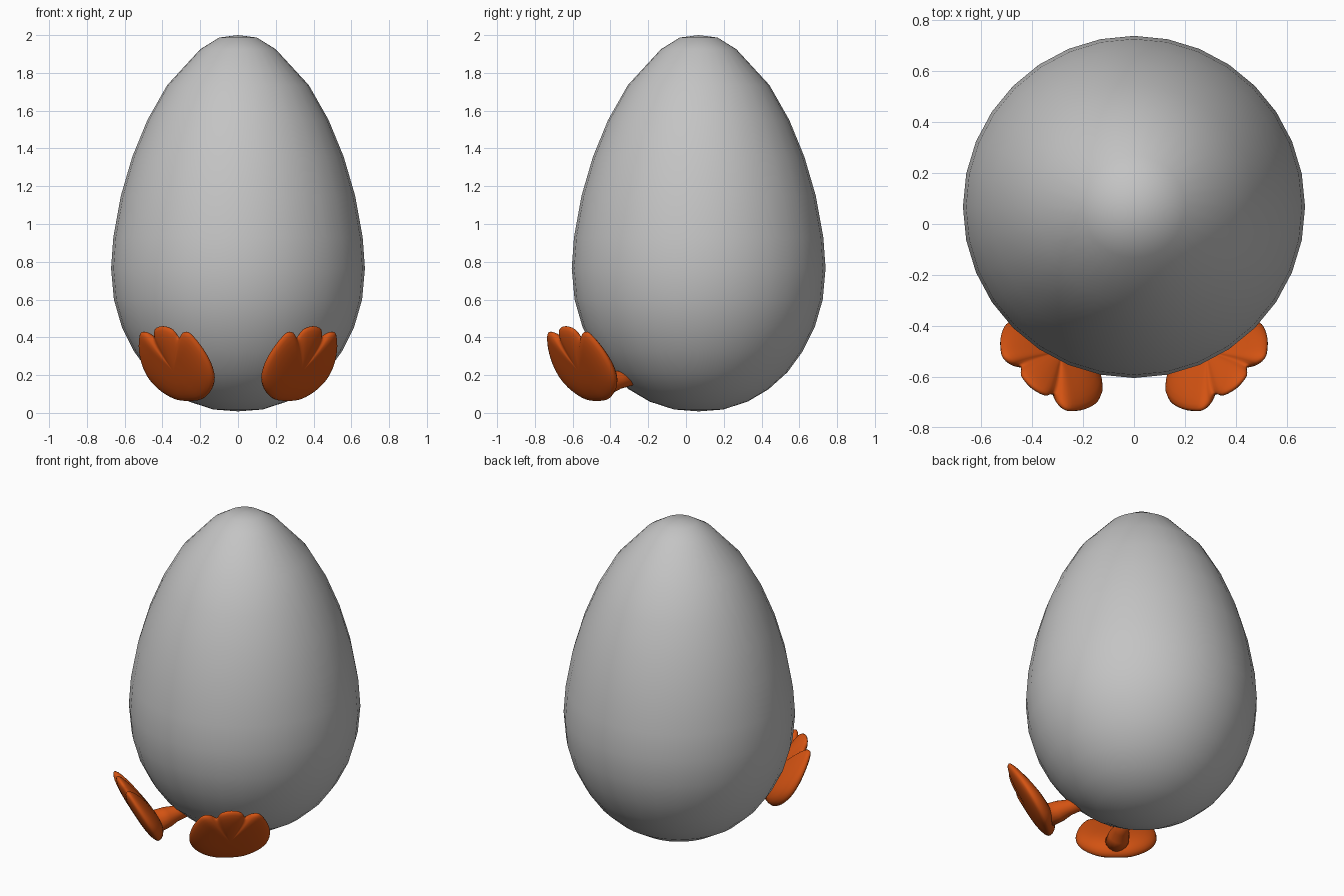
import bpy, bmesh, math
from mathutils import Vector

if "Cube" in bpy.data.objects:
    bpy.data.objects.remove(bpy.data.objects["Cube"])


def material(name, rgb):
    m = bpy.data.materials.new(name)
    m.diffuse_color = (*rgb, 1)
    m.use_nodes = True
    m.node_tree.nodes["Principled BSDF"].inputs["Base Color"].default_value = m.diffuse_color
    return m


GREY = material("shell grey", (0.55, 0.55, 0.55))
ORANGE = material("foot orange", (0.65, 0.085, 0.006))


def finish(bm, name, mat):
    bmesh.ops.recalc_face_normals(bm, faces=bm.faces)
    for f in bm.faces:
        f.smooth = True
    me = bpy.data.meshes.new(name)
    bm.to_mesh(me)
    bm.free()
    me.materials.append(mat)
    ob = bpy.data.objects.new(name, me)
    bpy.context.collection.objects.link(ob)
    return ob


def skin(bm, rings, bottom, top):
    """Bridge closed vertex rings and cap both ends with a pole."""
    rings = [[bm.verts.new(p) for p in r] for r in rings]
    n = len(rings[0])
    for a, b in zip(rings, rings[1:]):
        for i in range(n):
            j = (i + 1) % n
            bm.faces.new((a[i], a[j], b[j], b[i]))
    for ring, pole in ((rings[0], bottom), (rings[-1], top)):
        p = bm.verts.new(pole)
        for i in range(n):
            bm.faces.new((ring[i], ring[(i + 1) % n], p))


# Egg body: lathe of (radius, height)
CY = 0.067
PROFILE = [(0.13, 0.018), (0.26, 0.06), (0.37, 0.125), (0.47, 0.215), (0.55, 0.325),
           (0.615, 0.455), (0.657, 0.60), (0.672, 0.765), (0.66, 0.93), (0.62, 1.15),
           (0.56, 1.355), (0.48, 1.55), (0.375, 1.735), (0.20, 1.925), (0.10, 1.987)]
bm = bmesh.new()
turn = [math.tau * i / 32 for i in range(32)]
skin(bm, [[(r * math.cos(a), CY + r * math.sin(a), z) for a in turn] for r, z in PROFILE],
     (0, CY, 0.008), (0, CY, 2.0))
finish(bm, "egg_body", GREY)

# Foot outline in its own plane: half of (side, length), heel to middle toe
HALF = [(0, 0), (0.09, 0.01), (0.17, 0.06), (0.22, 0.13), (0.235, 0.21), (0.225, 0.29),
        (0.20, 0.36), (0.165, 0.415), (0.125, 0.415), (0.085, 0.385), (0.06, 0.435), (0, 0.455)]
OUTLINE = HALF + [(-u, v) for u, v in HALF[-2:0:-1]]
GROOVE = {8: 0.9, 9: 0.72, 10: 0.9, 12: 0.9, 13: 0.72, 14: 0.9}


def smooth_loop(pts, steps=3):
    """Catmull-Rom through a closed loop."""
    out, n = [], len(pts)
    for i in range(n):
        p = [Vector(pts[(i + k) % n]) for k in (-1, 0, 1, 2)]
        for s in range(steps):
            t = s / steps
            out.append(0.5 * (2 * p[1] + (p[2] - p[0]) * t
                              + (2 * p[0] - 5 * p[1] + 4 * p[2] - p[3]) * t * t
                              + (3 * p[1] - p[0] - 3 * p[2] + p[3]) * t ** 3))
    return out


# third value is the thickness factor, reduced between the toes
LOOP = smooth_loop([(u, v, GROOVE.get(i, 1)) for i, (u, v) in enumerate(OUTLINE)])


def make_foot(name, side):
    yaw, tilt = math.radians(40), math.radians(60)
    out = Vector((math.sin(yaw), -math.cos(yaw), 0))
    across = Vector((math.cos(yaw), math.sin(yaw), 0))
    up = Vector((0, 0, 1))
    along = out * math.cos(tilt) + up * math.sin(tilt)
    normal = -out * math.sin(tilt) + up * math.cos(tilt)
    heel = Vector((0.255, -0.465, 0.065))

    def world(u, v, w):
        p = heel + across * u + along * v + normal * w
        return Vector((p.x * side, p.y, p.z))

    def height(v):
        return 0.085 - 0.11 * v

    # Paddle: rounded slab, flatter on the sole and thicker at the heel
    bm = bmesh.new()
    rings = []
    for k in range(1, 14):
        a = -math.pi / 2 + math.pi * k / 14
        rho, lift = math.cos(a) ** 0.7, math.sin(a)
        ring = []
        for u, v, g in LOOP:
            x, y = u * rho, 0.2 + (v - 0.2) * rho
            groove = 1 - (1 - g) * rho
            ring.append(world(x, y, lift * groove * (height(y) if lift > 0 else 0.04)))
        rings.append(ring)
    skin(bm, rings, world(0, 0.2, -0.04), world(0, 0.2, height(0.2)))

    # Ankle: short stalk from the heel into the egg
    start = Vector((0.26 * side, -0.47, 0.15))
    end = Vector((0.14 * side, -0.24, 0.20))
    axis = (end - start).normalized()
    e1 = axis.cross(up).normalized()
    e2 = axis.cross(e1)
    stalk = []
    for t, r in ((0, 0.07), (0.3, 0.062), (0.5, 0.048), (1, 0.042)):
        c = start.lerp(end, t)
        stalk.append([c + (e1 * math.cos(math.tau * i / 16) + e2 * math.sin(math.tau * i / 16)) * r
                      for i in range(16)])
    skin(bm, stalk, start, end)
    finish(bm, name, ORANGE)


make_foot("right_foot", 1)
make_foot("left_foot", -1)
